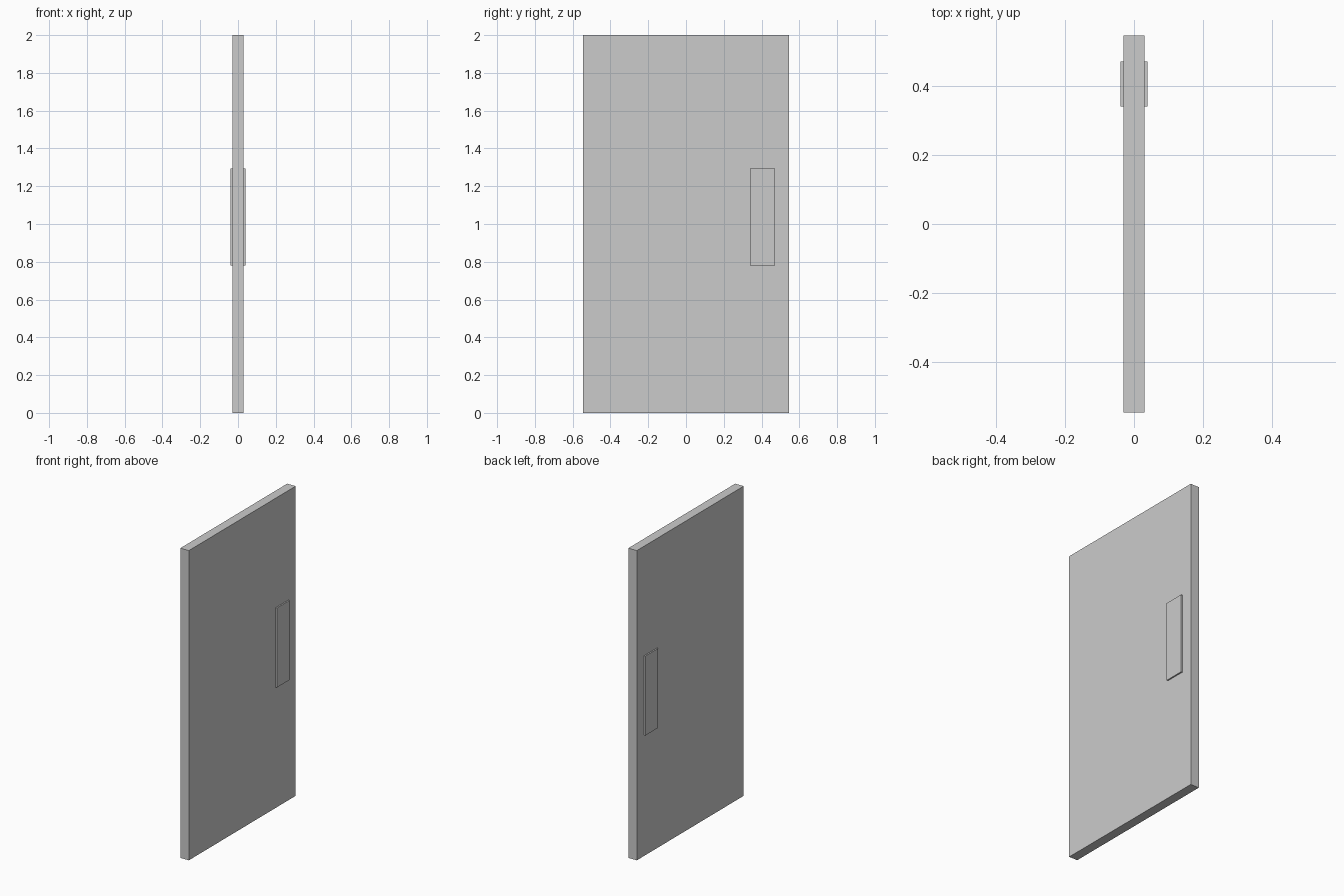
import bpy

if "Cube" in bpy.data.objects:
    bpy.data.objects.remove(bpy.data.objects["Cube"])

DOOR_HALF_X = 0.03
PLATE_DEPTH = 0.009


def box(name, lo, hi):
    """Axis-aligned box between two corners."""
    centre = [(a + b) / 2 for a, b in zip(lo, hi)]
    size = [b - a for a, b in zip(lo, hi)]
    bpy.ops.mesh.primitive_cube_add(size=1, location=centre)
    obj = bpy.context.object
    obj.name = name
    obj.scale = size
    bpy.ops.object.transform_apply(location=False, rotation=False, scale=True)
    return obj


# Door slab
box("door_panel", (-DOOR_HALF_X, -0.545, 0), (DOOR_HALF_X, 0.545, 2))

# Push plates, one on each face
for side, name in ((1, "push_plate_right"), (-1, "push_plate_left")):
    x0, x1 = sorted((side * DOOR_HALF_X, side * (DOOR_HALF_X + PLATE_DEPTH)))
    box(name, (x0, 0.34, 0.78), (x1, 0.47, 1.293))
